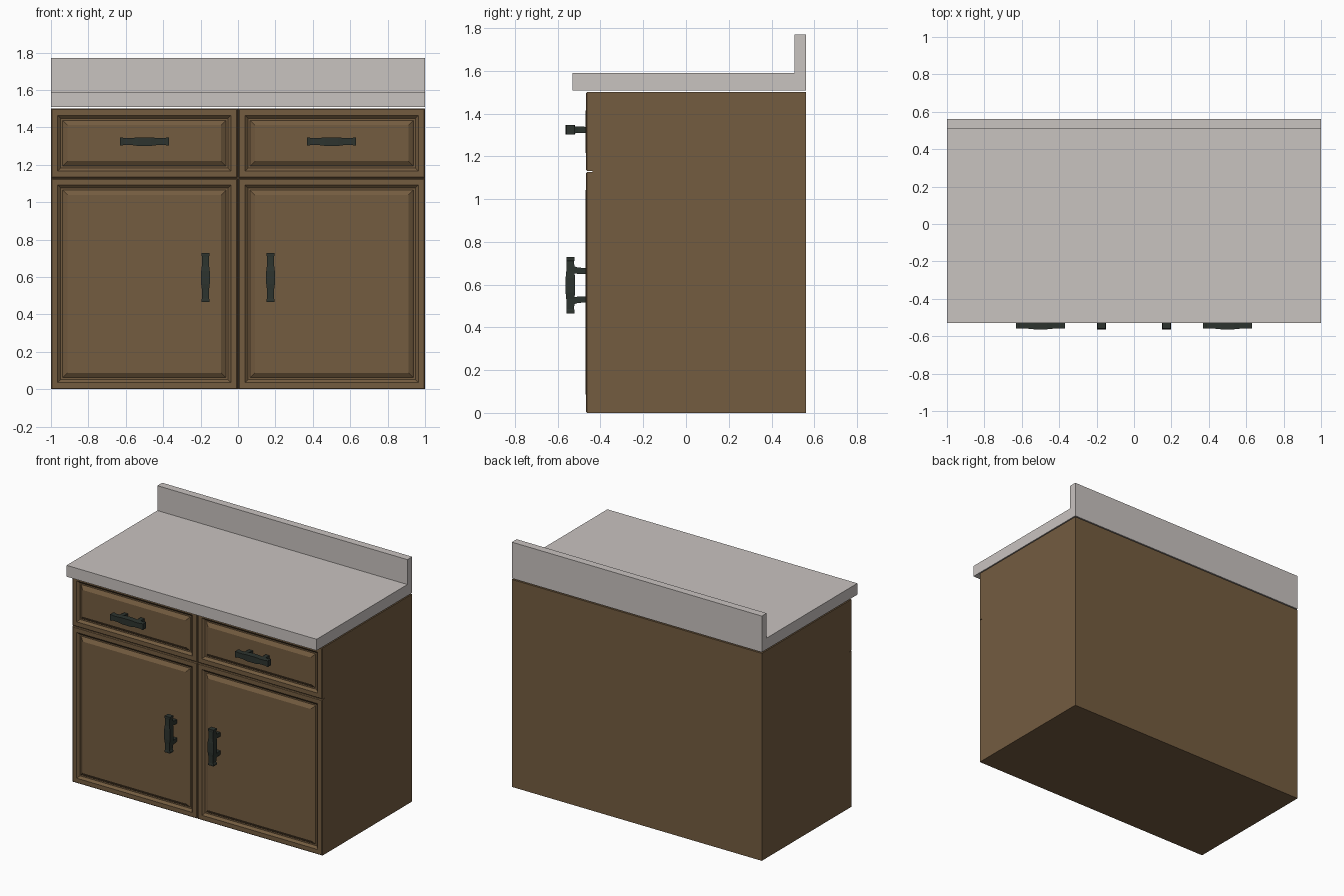
import bpy, bmesh
from mathutils import Vector

if "Cube" in bpy.data.objects:
    bpy.data.objects.remove(bpy.data.objects["Cube"])


def material(name, rgb):
    m = bpy.data.materials.new(name)
    m.diffuse_color = (*rgb, 1)
    m.use_nodes = True
    m.node_tree.nodes["Principled BSDF"].inputs["Base Color"].default_value = m.diffuse_color
    return m


WOOD = material("brown_wood", (0.174, 0.107, 0.051))
STONE = material("pale_stone", (0.584, 0.546, 0.527))
IRON = material("dark_iron", (0.026, 0.034, 0.028))


def finish(name, bm, mat):
    bmesh.ops.recalc_face_normals(bm, faces=bm.faces[:])
    me = bpy.data.meshes.new(name)
    bm.to_mesh(me)
    bm.free()
    me.materials.append(mat)
    ob = bpy.data.objects.new(name, me)
    bpy.context.collection.objects.link(ob)
    return ob


def add_loft(bm, rings):
    """Skin a row of equal-length point rings and cap both ends."""
    vs = [[bm.verts.new(p) for p in r] for r in rings]
    n = len(rings[0])
    for a, b in zip(vs, vs[1:]):
        for i in range(n):
            j = (i + 1) % n
            bm.faces.new((a[i], a[j], b[j], b[i]))
    bm.faces.new(vs[0][::-1])
    bm.faces.new(vs[-1])


def rect(x0, x1, z0, z1, y):
    return [(x0, y, z0), (x1, y, z0), (x1, y, z1), (x0, y, z1)]


# Cabinet body
bm = bmesh.new()
add_loft(bm, [rect(-1, 1, 0, 1.5, -0.438), rect(-1, 1, 0, 1.5, 0.562)])
finish("cabinet_body", bm, WOOD)

# Countertop with upstand, one L-shaped profile
bm = bmesh.new()
prof = [(-0.53, 1.508), (0.562, 1.508), (0.562, 1.77),
        (0.507, 1.77), (0.507, 1.59), (-0.53, 1.59)]
add_loft(bm, [[(x, y, z) for y, z in prof] for x in (-1, 1)])
finish("countertop", bm, STONE)

# Raised-panel fronts: (inset, y) steps from the back to the panel face
STEPS = [(0, -0.436), (0, -0.462), (0.005, -0.467), (0.036, -0.467),
         (0.052, -0.452), (0.062, -0.452), (0.066, -0.456), (0.088, -0.471)]


def panel(name, x0, x1, z0, z1):
    bm = bmesh.new()
    add_loft(bm, [rect(x0 + i, x1 - i, z0 + i, z1 - i, y) for i, y in STEPS])
    finish(name, bm, WOOD)


# Handle: square bar with flared ends and a swollen middle, on two posts
HALF = [(0.131, 0.022, 0.019), (0.118, 0.022, 0.019), (0.112, 0.018, 0.018),
        (0.065, 0.019, 0.019), (0.035, 0.023, 0.022)]
BAR = [(-t, w, d) for t, w, d in HALF] + HALF[::-1]


def handle(name, x, z, upright):
    def place(along, across, y):
        if upright:
            return Vector((x + across, y, z + along))
        return Vector((x + along, y, z + across))

    bm = bmesh.new()
    yc = -0.541
    add_loft(bm, [[place(t, -w, yc - d), place(t, w, yc - d),
                   place(t, w, yc + d), place(t, -w, yc + d)]
                  for t, w, d in BAR])
    for s in (-1, 1):
        rings = []
        for t, r, y in ((0.076, 0.018, yc), (0.068, 0.015, -0.505),
                        (0.065, 0.014, -0.455)):
            rings.append([place(s * t - r, -r, y), place(s * t + r, -r, y),
                          place(s * t + r, r, y), place(s * t - r, r, y)])
        add_loft(bm, rings)
    finish(name, bm, IRON)


# Left and right columns
for side, s in (("left", -1), ("right", 1)):
    x0, x1 = sorted((s * 0.002, s * 1.0))
    panel(side + "_door", x0, x1, 0, 1.127)
    panel(side + "_drawer_front", x0, x1, 1.131, 1.5)
    handle(side + "_door_handle", s * 0.174, 0.597, True)
    handle(side + "_drawer_handle", s * 0.5, 1.324, False)
